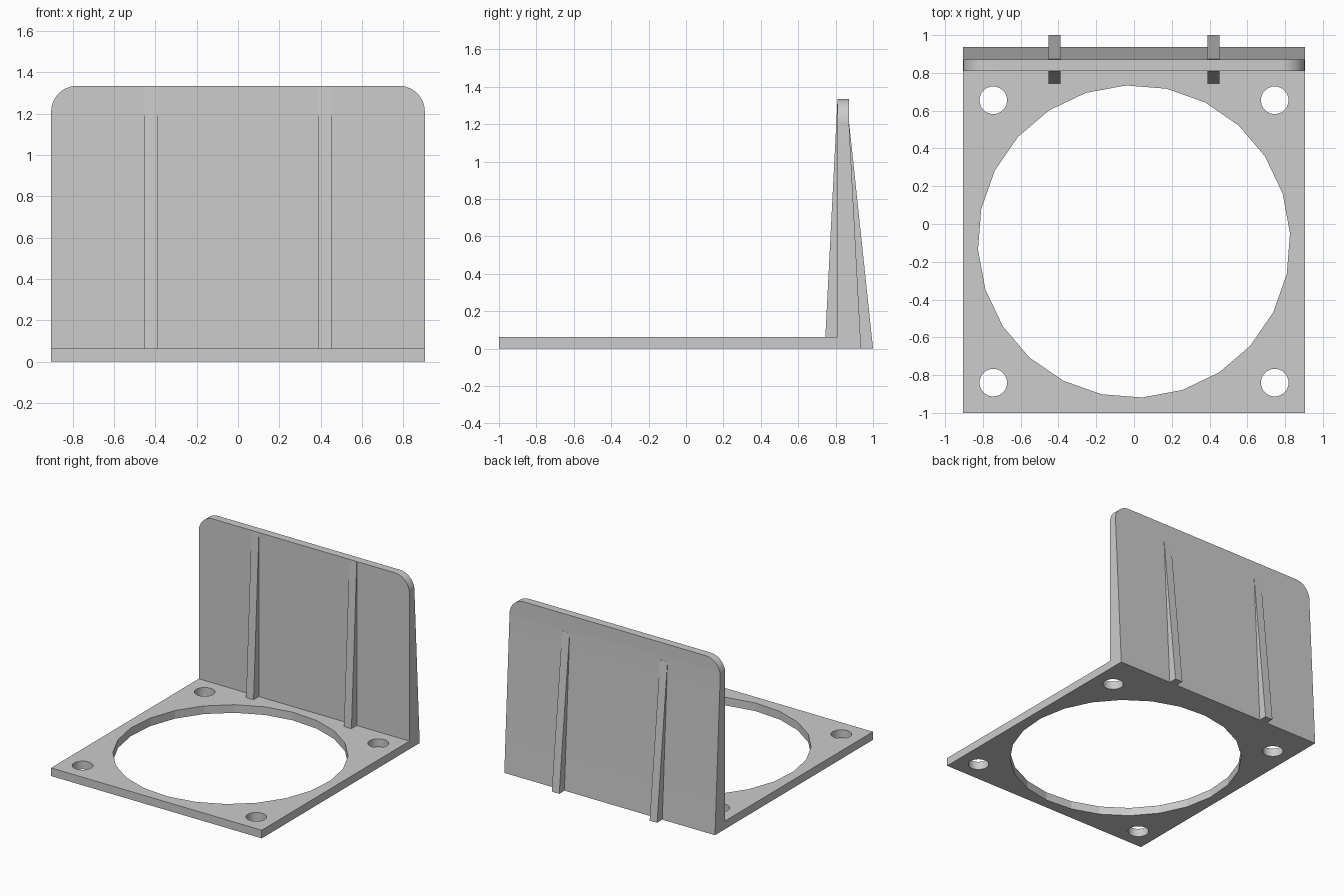
import bpy, bmesh
from math import radians
from mathutils import Matrix, Vector

if "Cube" in bpy.data.objects:
    bpy.data.objects.remove(bpy.data.objects["Cube"])

HALF, BASE, TOP = 0.904, 0.063, 1.335
FRONT, BACK = 0.81, 0.872
CENTRE_Y = -0.0925

grey = bpy.data.materials.new("plain grey")
grey.use_nodes = True
colour = (0.604, 0.604, 0.604, 1)
grey.diffuse_color = colour
grey.node_tree.nodes["Principled BSDF"].inputs["Base Color"].default_value = colour


def add_object(name, bm):
    bmesh.ops.recalc_face_normals(bm, faces=bm.faces)
    mesh = bpy.data.meshes.new(name)
    bm.to_mesh(mesh)
    bm.free()
    mesh.materials.append(grey)
    obj = bpy.data.objects.new(name, mesh)
    bpy.context.scene.collection.objects.link(obj)
    return obj


def extrude_profile(profile, x0, x1):
    """Sweep a side profile of (y, z) points along x."""
    bm = bmesh.new()
    face = bm.faces.new([bm.verts.new((x0, y, z)) for y, z in profile])
    new = bmesh.ops.extrude_face_region(bm, geom=[face])["geom"]
    moved = [v for v in new if isinstance(v, bmesh.types.BMVert)]
    bmesh.ops.translate(bm, verts=moved, vec=(x1 - x0, 0, 0))
    return bm


def cut_hole(target, x, y, radius, sides, turn=0):
    bm = bmesh.new()
    place = Matrix.Translation((x, y, 0)) @ Matrix.Rotation(turn, 4, "Z")
    bmesh.ops.create_cone(bm, cap_ends=True, segments=sides, radius1=radius,
                          radius2=radius, depth=0.4, matrix=place)
    cutter = add_object("hole_cutter", bm)
    cutter.hide_render = True
    mod = target.modifiers.new("hole", "BOOLEAN")
    mod.operation, mod.solver, mod.object = "DIFFERENCE", "EXACT", cutter
    bpy.context.view_layer.objects.active = target
    bpy.ops.object.modifier_apply(modifier=mod.name)
    bpy.data.objects.remove(cutter)


# L-shaped bracket: flat base and tapered upright plate
bm = extrude_profile([(-1, 0), (0.936, 0), (BACK, 1.2), (BACK, TOP),
                      (FRONT, TOP), (FRONT, BASE), (-1, BASE)], -HALF, HALF)
corners = [e for e in bm.edges
           if all(v.co.z > TOP - 0.01 for v in e.verts)
           and abs(e.verts[0].co.x - e.verts[1].co.x) < 0.01]
bmesh.ops.bevel(bm, geom=corners, offset=0.125, segments=12, profile=0.5,
                affect="EDGES")
bracket = add_object("bracket", bm)

# Large opening and four screw holes
cut_hole(bracket, 0, CENTRE_Y, 0.827, 24, radians(3))
for sx in (-1, 1):
    for sy in (-1, 1):
        cut_hole(bracket, sx * 0.745, CENTRE_Y + sy * 0.7475, 0.073, 32)

# Tapered stiffening ribs on both sides of the upright
ribs = []
for side, x in (("right", -0.42), ("left", 0.42)):
    for place, profile in (
            ("front", [(0.745, BASE), (0.83, BASE), (0.83, TOP - 0.002), (FRONT, TOP - 0.002)]),
            ("back", [(1, 0), (0.92, 0), (0.86, 1.2), (BACK + 0.001, 1.2)])):
        ribs.append(add_object(f"{side}_{place}_rib",
                               extrude_profile(profile, x - 0.032, x + 0.032)))

# Smooth the rounded corners and screw holes, keep the rest crisp
bpy.ops.object.select_all(action="DESELECT")
bracket.select_set(True)
bpy.context.view_layer.objects.active = bracket
bpy.ops.object.shade_smooth_by_angle(angle=radians(13))
